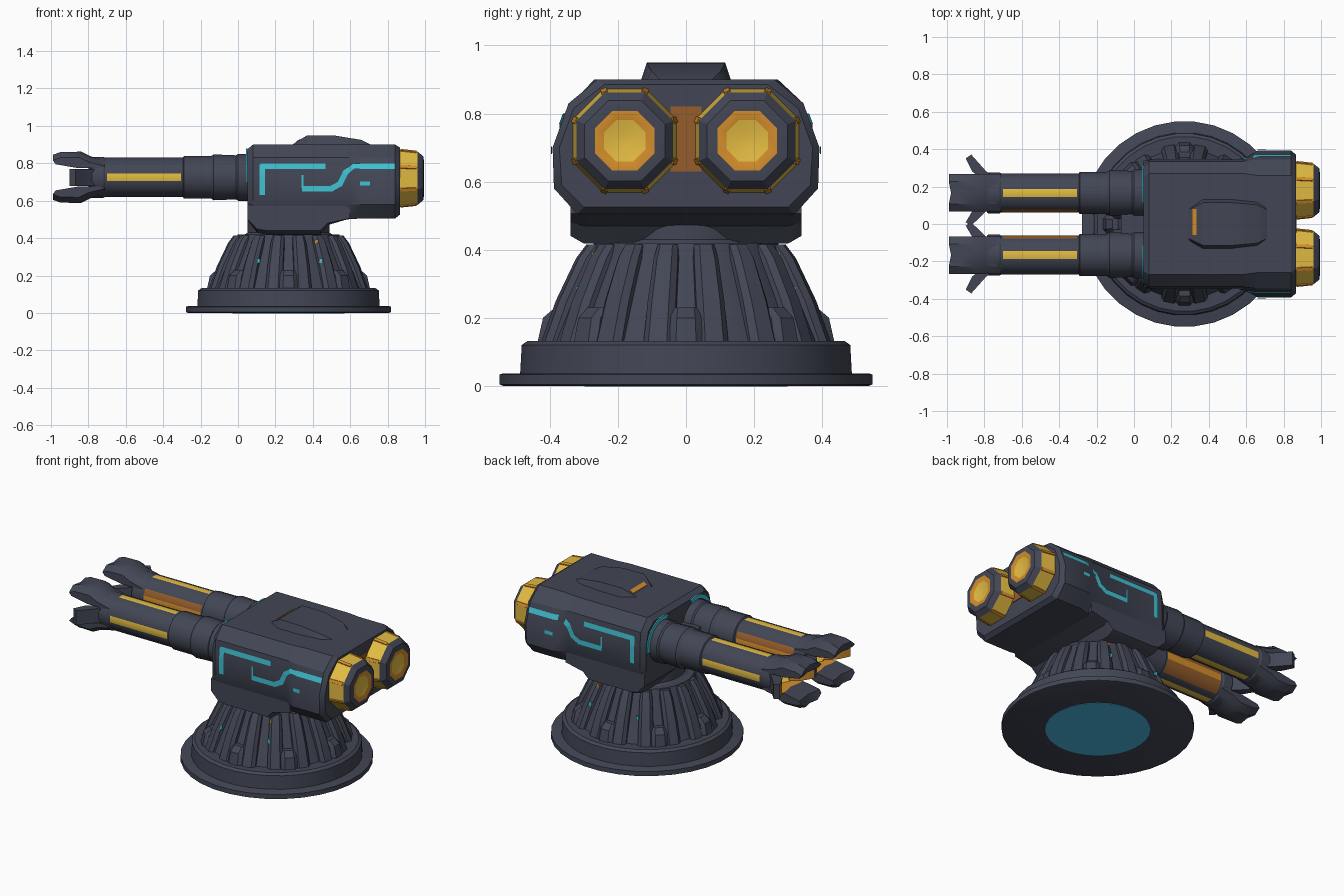
import bpy, bmesh, math
from mathutils import Vector
from mathutils.bvhtree import BVHTree

if "Cube" in bpy.data.objects:
    bpy.data.objects.remove(bpy.data.objects["Cube"])


def mat(name, rgb):
    m = bpy.data.materials.new(name)
    m.diffuse_color = (*rgb, 1)
    m.use_nodes = True
    m.node_tree.nodes["Principled BSDF"].inputs["Base Color"].default_value = m.diffuse_color
    return m


SLATE = mat("slate", (0.055, 0.062, 0.09))
GOLD = mat("gold", (0.77, 0.50, 0.055))
ORANGE = mat("orange", (0.66, 0.27, 0.025))
BROWN = mat("brown", (0.30, 0.11, 0.025))
TEAL = mat("teal", (0.05, 0.54, 0.65))
BLUE = mat("blue", (0.085, 0.58, 0.95))
ALL = [SLATE, GOLD, ORANGE, BROWN, TEAL, BLUE]
objects = []


def make(name, verts, faces, mats, rule=None, fix=True):
    me = bpy.data.meshes.new(name)
    me.from_pydata([tuple(v) for v in verts], [], faces)
    for m in ALL:
        me.materials.append(m)
    for p, m in zip(me.polygons, mats):
        p.material_index = ALL.index(m)
    if fix:
        bm = bmesh.new()
        bm.from_mesh(me)
        bmesh.ops.recalc_face_normals(bm, faces=bm.faces)
        bm.to_mesh(me)
        bm.free()
    if rule:
        for p in me.polygons:
            m = rule(p.center, p.normal)
            if m:
                p.material_index = ALL.index(m)
    ob = bpy.data.objects.new(name, me)
    bpy.context.collection.objects.link(ob)
    objects.append(ob)
    return ob


def loft(name, rings, mats=None, rule=None):
    """Skin through equal-length rings; mats[i] colours the band after ring i, last colours the end cap."""
    n = len(rings[0])
    mats = mats or [SLATE] * len(rings)
    verts = [v for r in rings for v in r]
    faces, fm = [list(range(n))], [mats[0]]
    for i in range(len(rings) - 1):
        for j in range(n):
            k = (j + 1) % n
            faces.append([i * n + j, i * n + k, (i + 1) * n + k, (i + 1) * n + j])
            fm.append(mats[i])
    faces.append([(len(rings) - 1) * n + j for j in range(n)])
    fm.append(mats[-1])
    return make(name, verts, faces, fm, rule)


def lathe(name, prof, axis, n, c, mats=None, rule=None, turn=0.5):
    rings = []
    for t, r in prof:
        ring = []
        for j in range(n):
            a = math.tau * (j + turn) / n
            u, v = r * math.cos(a), r * math.sin(a)
            ring.append((t, c[1] + u, c[2] + v) if axis == 'x' else (c[0] + u, c[1] + v, t))
        rings.append(ring)
    return loft(name, rings, mats, rule)


def box(name, lo, hi, m=SLATE):
    q = [(lo[0], lo[1]), (hi[0], lo[1]), (hi[0], hi[1]), (lo[0], hi[1])]
    return loft(name, [[(x, y, z) for x, y in q] for z in (lo[2], hi[2])], [m, m])


CX, BY, BZ = 0.27, 0.166, 0.725

# Pedestal: flange, ring, cone and blue underside
lathe("base_flange", [(0, .54), (.004, .55), (.033, .55), (.037, .54)], 'z', 32, (CX, 0, 0))
lathe("base_ring", [(.03, .49), (.12, .485), (.132, .468)], 'z', 32, (CX, 0, 0))
lathe("base_cone", [(.12, .405), (.25, .35), (.38, .288), (.42, .272)], 'z', 32, (CX, 0, 0))
lathe("turntable", [(.41, .25), (.43, .22), (.52, .22)], 'z', 24, (CX, 0, 0))
lathe("underside_disc", [(-.002, .30), (.003, .30)], 'z', 32, (CX, 0, 0), [BLUE, BLUE])


def fin(name, a, sections):
    rings = []
    for z, r0, r1, w in sections:
        q = [(r0, -w), (r1 - .02, -w), (r1, -w * .6), (r1, w * .6), (r1 - .02, w), (r0, w)]
        rings.append([(CX + r * math.cos(a) - t * math.sin(a),
                       r * math.sin(a) + t * math.cos(a), z) for r, t in q])
    loft(name, rings)


# Ribs around the cone, with feet in every other gap
for i in range(16):
    a = math.tau * (i + .5) / 16
    fin("base_rib", a, [(.12, .33, .432, .046), (.25, .29, .385, .042),
                        (.375, .24, .325, .036), (.415, .22, .295, .03)])
    if i % 2:
        fin("base_foot", a + math.pi / 16, [(.12, .35, .438, .05), (.20, .33, .42, .045), (.23, .31, .385, .04)])

# Main body: lofted cross-sections along x
F = [(.25, .875), (.305, .83), (.325, .74), (.325, .58), (.28, .51)]
M = [(.27, .90), (.335, .83), (.345, .74), (.345, .58), (.30, .50)]
R = [(.26, .90), (.345, .83), (.392, .70), (.388, .58), (.32, .505)]
E = [(.24, .885), (.33, .815), (.372, .70), (.365, .59), (.30, .525)]
body = loft("gun_body", [[(x, y, z) for y, z in s] + [(x, -y, z) for y, z in reversed(s)]
                         for x, s in ((.05, F), (.08, M), (.58, M), (.66, R), (.84, R), (.865, E))])

# Lower mount under the body
prof = [(.05, .60), (.05, .50), (.10, .43), (.15, .418), (.44, .418), (.48, .47), (.60, .505), (.60, .60)]
loft("lower_mount", [[(x, y, .51 + (z - .51) * k) for x, z in prof]
                     for y, k in ((-.34, .75), (-.30, 1), (.30, 1), (.34, .75))])

# Roof hatch with its orange marker
loft("roof_hatch", [[(x, -w, .89), (x, -w * .85, z), (x, w * .85, z), (x, w, .89)]
                    for x, w, z in ((.29, .09, .90), (.37, .135, .95), (.52, .135, .948),
                                    (.66, .12, .925), (.71, .09, .90))])
loft("roof_marker", [[(.312, y, .905), (.335, y, .905), (.335, y, .932), (.312, y, .918)]
                     for y in (-.06, .08)], [ORANGE, ORANGE])
box("rear_glow_panel", (.86, -.045, .63), (.869, .045, .82), BROWN)
box("barrel_bridge", (-.07, -.08, .64), (.06, .08, .76))

tree = BVHTree.FromPolygons([v.co for v in body.data.vertices], [p.vertices for p in body.data.polygons])


def side_stripe(path, s, w=.015):
    """Teal ribbon drawn in x,z and laid onto the side of the body."""
    verts, faces = [], []
    for p, q in zip(path, path[1:]):
        a, b = Vector(p), Vector(q)
        d = (b - a).normalized()
        a, b, nrm = a - d * w * .6, b + d * w * .6, Vector((-d.y, d.x)) * w
        for i in range(13):
            for e in (-1, 1):
                c = a.lerp(b, i / 12) + nrm * e
                hit = tree.ray_cast(Vector((c.x, s, c.y)), Vector((0, -s, 0)))[0]
                verts.append((c.x, hit.y + s * .006, c.y))
            if i:
                k = len(verts)
                faces.append([k - 4, k - 3, k - 1, k - 2])
    ob = make("side_stripe", verts, faces, [TEAL] * len(faces), fix=False)
    if ob.data.polygons[0].normal.y * s < 0:
        ob.data.flip_normals()


for s in (-1, 1):
    c = (0, s * BY, BZ)
    # Painted circuit lines
    side_stripe([(.13, .64), (.13, .785), (.46, .785)], s)
    side_stripe([(.345, .735), (.345, .67)], s, .005)
    side_stripe([(.35, .665), (.50, .665), (.545, .69), (.575, .75), (.62, .785), (.83, .785)], s)
    side_stripe([(.66, .692), (.70, .692)], s, .011)
    arc = [math.radians(-10 + 12 * i) for i in range(11)]
    loft("collar_arc", [[(x, c[1] + s * r * math.cos(a), BZ + r * math.sin(a))
                         for x, r in ((.043, .13), (.043, .155), (.052, .155), (.052, .13))]
                        for a in arc], [TEAL] * len(arc))

    # Barrel collar and sleeve
    lathe("barrel_sleeve", [(.07, .128), (0, .128), (-.01, .12), (-.13, .125), (-.145, .115),
                            (-.29, .115), (-.30, .10)], 'x', 16, c)

    # Barrel tube: gold lines on the axes, glowing inner side
    def paint(p, n, s=s):
        if not -.71 < p.x < -.30 or abs(n.x) > .5:
            return None
        inner = -n.y * s
        if inner > .97:
            return ORANGE
        if inner > .85 or (inner > .6 and n.z < 0):
            return BROWN
        return GOLD if max(abs(n.y), abs(n.z)) > .97 else None
    lathe("barrel_tube", [(-.28, .107), (-.305, .107), (-.70, .107), (-.74, .107)], 'x', 16, c, rule=paint)
    lathe("muzzle_collar", [(-.70, .10), (-.72, .112), (-.78, .112), (-.80, .085), (-.80, .07), (-.77, .04)],
          'x', 16, c, [SLATE, SLATE, SLATE, ORANGE, GOLD, GOLD])

    # Muzzle claws: straight pair above and below, flared pair at the sides
    straight = [(-.71, .09), (-.80, .112), (-.85, .137), (-.95, .135), (-.99, .12),
                (-.975, .07), (-.86, .05), (-.74, .05)]
    flared = [(-.73, .08), (-.79, .115), (-.87, .205), (-.90, .185), (-.865, .115), (-.80, .06)]
    for k in (-1, 1):
        loft("muzzle_claw", [[(x + dx, c[1] + w, BZ + k * (r if r < .08 else r - cut)) for x, r in straight]
                             for w, cut, dx in ((-.10, .03, 0), (-.06, 0, 0), (0, 0, .012), (.06, 0, 0), (.10, .03, 0))],
             rule=lambda p, n, k=k: ORANGE if n.z * k < -.7 and p.x > -.87 else None)
        reach = 1 if k == s else .85
        loft("muzzle_flare", [[(x, c[1] + k * r * reach, BZ + w) for x, r in flared] for w in (-.045, .045)],
             rule=lambda p, n, k=k: ORANGE if n.y * k < -.3 else None)

    # Rear thruster: gold sides, dark bevel, glowing core
    lathe("rear_thruster", [(.84, .15), (.866, .165), (.96, .154), (.99, .128), (.995, .095), (.988, .066),
                            (.980, .02)], 'x', 8, (0, s * .18, .72),
          [SLATE, GOLD, SLATE, SLATE, ORANGE, GOLD, GOLD])
    # Thin darker slats along the thruster edges
    for j in range(8):
        a = math.tau * (j + .5) / 8
        d, t = Vector((0, math.cos(a), math.sin(a))), Vector((0, -math.sin(a), math.cos(a)))
        o = Vector((0, s * .18, .72))
        loft("thruster_slat", [[o + Vector((x, 0, 0)) + d * (r + e) + t * w
                                for e, w in ((-.012, -.012), (.003, -.009), (.003, .009), (-.012, .012))]
                               for x, r in ((.868, .163), (.955, .153))], [ORANGE, ORANGE])

# Small lamps on the pedestal
for x, m, z, r in ((.11, TEAL, .28, .36), (.44, TEAL, .28, .36), (.42, ORANGE, .38, .31)):
    for s in (-1, 1):
        y = s * math.sqrt(r * r - (x - CX) ** 2)
        box("pedestal_lamp", (x - .008, y - .006, z - .012), (x + .008, y + .006, z + .012), m)

bpy.ops.object.select_all(action='DESELECT')
for ob in objects:
    ob.select_set(True)
bpy.context.view_layer.objects.active = objects[0]
bpy.ops.object.shade_smooth_by_angle(angle=math.radians(30))
